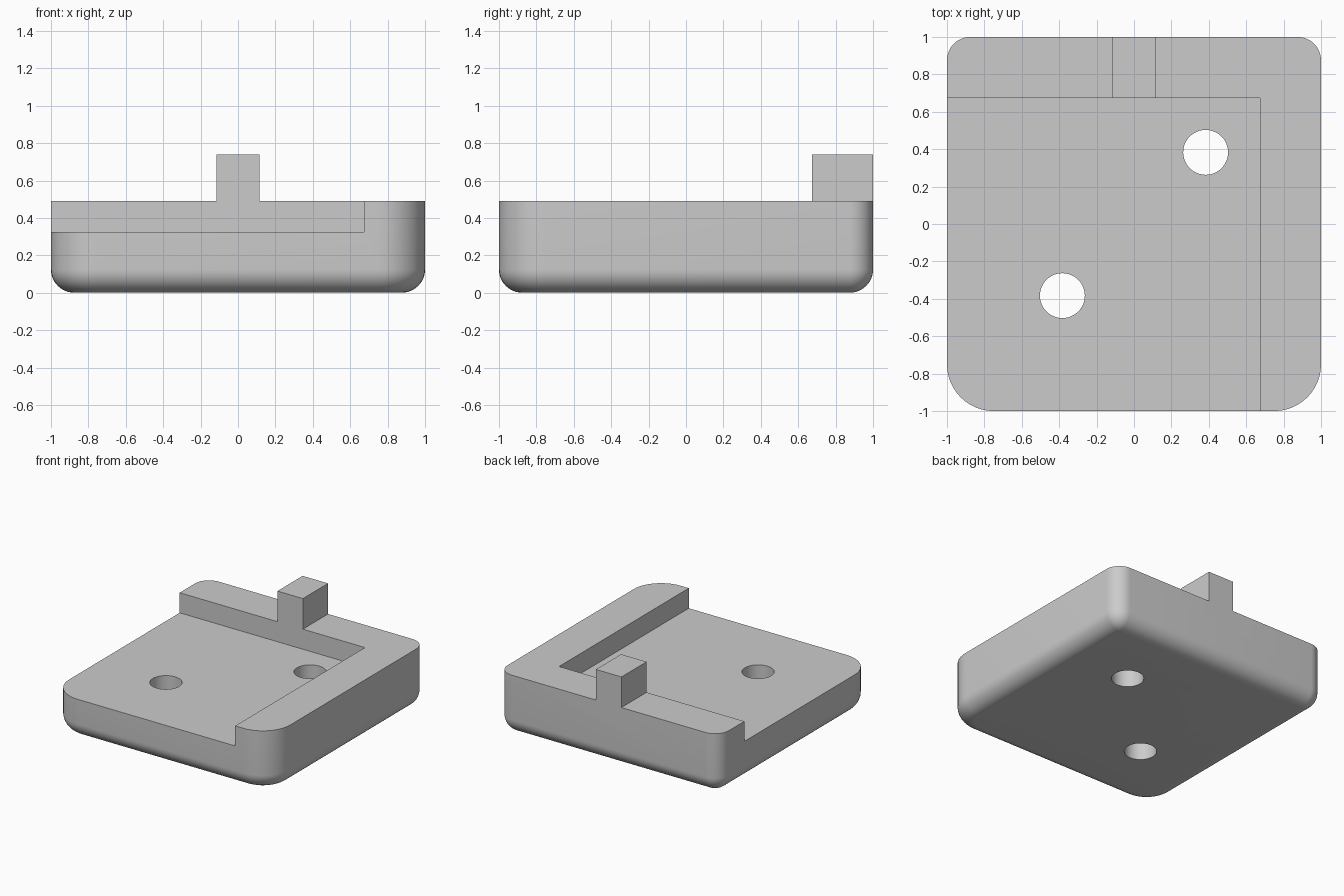
import bpy, bmesh, math

if "Cube" in bpy.data.objects:
    bpy.data.objects.remove(bpy.data.objects["Cube"])

grey = bpy.data.materials.new("plain grey")
grey.diffuse_color = (0.6, 0.6, 0.6, 1)
grey.use_nodes = True
grey.node_tree.nodes["Principled BSDF"].inputs["Base Color"].default_value = grey.diffuse_color

TOP, FLOOR, TAB_TOP = 0.49, 0.326, 0.74
EDGE = 0.675          # inner faces of the raised rim
FILLET = 0.125        # bottom edge and back corner radius
FRONT_R = 0.25        # front corner radius
SEG = 12


def outline(inset):
    """Rounded square, counter-clockwise, with larger front corners."""
    pts = []
    for i, (sx, sy) in enumerate([(1, 1), (-1, 1), (-1, -1), (1, -1)]):
        full = FILLET if sy > 0 else FRONT_R
        r = max(full - inset, 0.0)
        for k in range(SEG + 1):
            a = math.pi / 2 * (i + k / SEG)
            pts.append((sx * (1 - full) + r * math.cos(a),
                        sy * (1 - full) + r * math.sin(a)))
    return pts


def finish(name, bm):
    bmesh.ops.remove_doubles(bm, verts=bm.verts, dist=1e-4)
    bmesh.ops.recalc_face_normals(bm, faces=bm.faces)
    mesh = bpy.data.meshes.new(name)
    bm.to_mesh(mesh)
    bm.free()
    mesh.materials.append(grey)
    obj = bpy.data.objects.new(name, mesh)
    bpy.context.collection.objects.link(obj)
    return obj


def box(name, lo, hi):
    bm = bmesh.new()
    bmesh.ops.create_cube(bm, size=1)
    for v in bm.verts:
        v.co = [(a + b) / 2 + c * (b - a) for a, b, c in zip(lo, hi, v.co)]
    return finish(name, bm)


def cylinder(name, x, y, r):
    bm = bmesh.new()
    bmesh.ops.create_cone(bm, cap_ends=True, segments=48, radius1=r, radius2=r, depth=2)
    bmesh.ops.translate(bm, verts=bm.verts, vec=(x, y, 0))
    return finish(name, bm)


def boolean(target, other, operation):
    mod = target.modifiers.new(other.name, 'BOOLEAN')
    mod.object, mod.operation, mod.solver = other, operation, 'EXACT'
    bpy.context.view_layer.objects.active = target
    bpy.ops.object.modifier_apply(modifier=mod.name)
    bpy.data.objects.remove(other)


# Base block: stacked outlines with a rounded bottom edge
bm = bmesh.new()
levels = []
for k in range(SEG + 1):
    a = math.pi / 2 * k / SEG
    levels.append((FILLET * (1 - math.sin(a)), FILLET * (1 - math.cos(a))))
levels.append((0, TOP))
rings = [[bm.verts.new((x, y, z)) for x, y in outline(d)] for d, z in levels]
for low, high in zip(rings, rings[1:]):
    n = len(low)
    for i in range(n):
        j = (i + 1) % n
        bm.faces.new((low[i], low[j], high[j], high[i]))
bm.faces.new(rings[0][::-1])
bm.faces.new(rings[-1])
base = finish("base", bm)

# Recess open to the front and left, leaving an L-shaped rim
boolean(base, box("recess", (-2, -2, FLOOR), (EDGE, EDGE, 1)), 'DIFFERENCE')

# Two through holes
for s in (1, -1):
    boolean(base, cylinder("hole", 0.383 * s, 0.383 * s, 0.12), 'DIFFERENCE')

# Upright tab on the back rim
boolean(base, box("tab", (-0.116, EDGE, FLOOR + 0.05), (0.114, 1, TAB_TOP)), 'UNION')

bpy.ops.object.select_all(action='DESELECT')
base.select_set(True)
bpy.context.view_layer.objects.active = base
bpy.ops.object.shade_smooth_by_angle(angle=math.radians(30))
